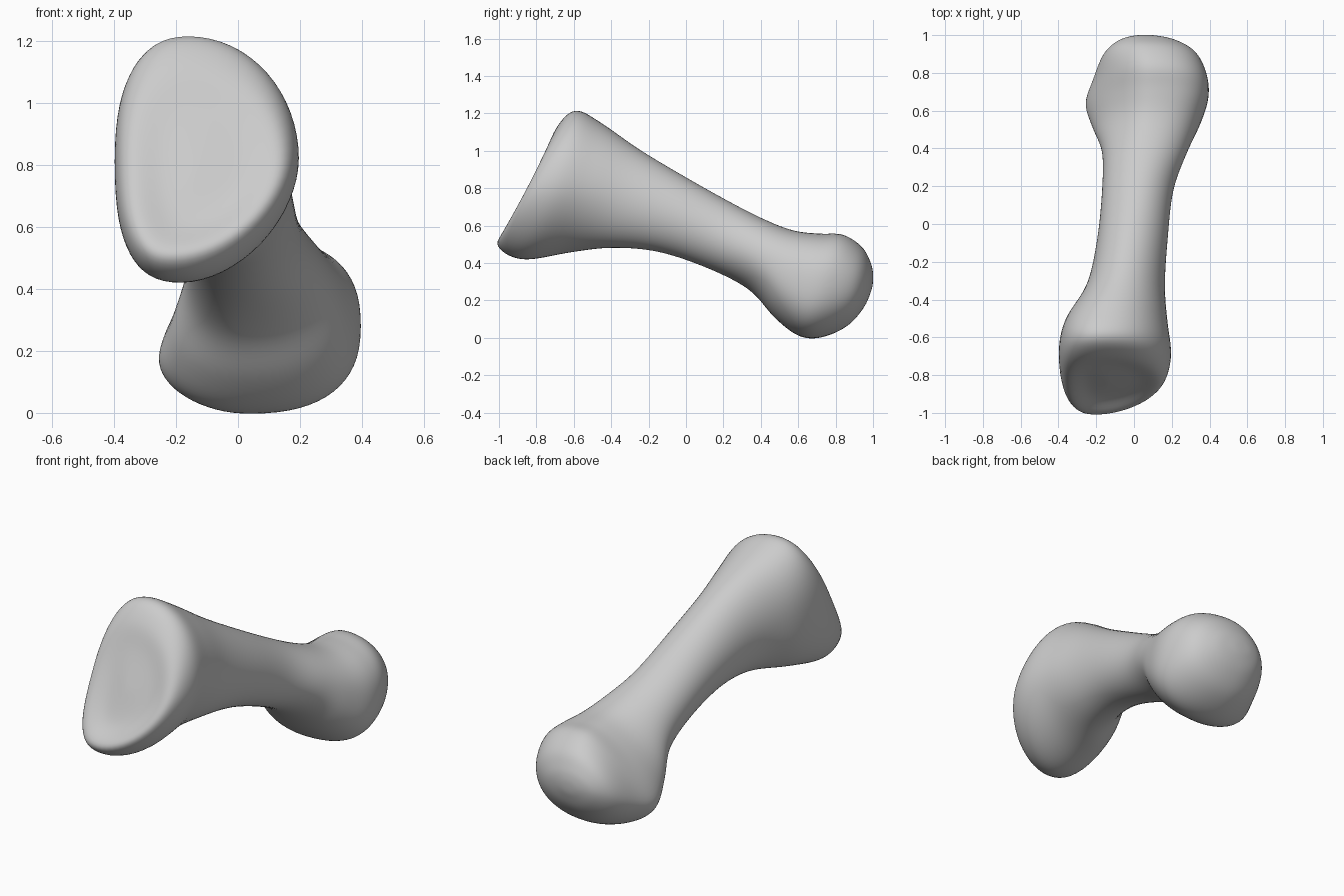
import bpy, bmesh, math

if "Cube" in bpy.data.objects:
    bpy.data.objects.remove(bpy.data.objects["Cube"])

AROUND, STEPS = 64, 8

# Tilted cross-sections from the front joint to the rear head:
# top y, top z, bottom y, bottom z, right x, left x, top x, bottom x,
# height fraction of the right extreme
SECTIONS = [
    (-.84, .8, -.84, .8, -.13, -.13, -.13, -.13, .5),
    (-.755, .98, -.92, .62, -.24, .02, -.14, -.16, .5),
    (-.69, 1.13, -1.015, .5, -.365, .15, -.16, -.2, .5),
    (-.59, 1.22, -.88, .415, -.4, .2, -.16, -.18, .5),
    (-.45, 1.15, -.62, .455, -.36, .18, -.13, -.15, .5),
    (-.25, 1.01, -.4, .48, -.25, .165, -.06, -.06, .5),
    (0, .86, -.15, .46, -.195, .18, -.01, -.01, .5),
    (.25, .72, .12, .37, -.17, .21, .03, .01, .5),
    (.43, .63, .34, .255, -.17, .285, .06, 0, .45),
    (.58, .575, .47, .11, -.22, .35, .08, .02, .34),
    (.72, .56, .6, .01, -.26, .395, .08, .03, .3),
    (.84, .555, .72, 0, -.22, .39, .08, .04, .35),
    (.94, .49, .86, .06, -.165, .335, .07, .06, .45),
    (.985, .41, .95, .16, -.09, .235, .06, .06, .5),
    (1, .35, .99, .25, -.01, .13, .06, .06, .5),
    (1, .3, 1, .3, .06, .06, .06, .06, .5),
]


def spline(a, b, c, d, t):
    """Catmull-Rom blend of four section rows."""
    return [(2 * q + (r - p) * t + (2 * p - 5 * q + 4 * r - s) * t * t
             + (3 * q - p - 3 * r + s) * t ** 3) / 2
            for p, q, r, s in zip(a, b, c, d)]


def smoothstep(t):
    t = max(0, min(1, t))
    return t * t * (3 - 2 * t)


def ring(row):
    """Four quarter superellipses joined at the extremes of a section."""
    yt, zt, yb, zb, xr, xl, xt, xb, hr = row
    front = smoothstep((-.2 - yt) / .35)
    knob = smoothstep(1 - abs(yt - .72) / .38)
    waist = front * ((zt - zb) / .8) ** 3
    points = []
    for i in range(AROUND):
        angle = math.tau * i / AROUND
        s, c = math.sin(angle), math.cos(angle)
        upper = c >= 0
        x_mid = xt if upper else xb
        if s >= 0:
            x_side, h_side, sag = xl, .5, .03 * waist
            power = 1 - .2 * knob + (0 if upper else .12 * front)
        else:
            x_side, h_side, sag = xr, hr, .06 * waist
            power = 1 + (.35 * knob - .15 * front if upper else -.25 * front)
        x = x_mid + (x_side - x_mid) * abs(s) ** power
        h = h_side + math.copysign(abs(c) ** power, c) * (1 - h_side if upper else h_side)
        y = yb + (yt - yb) * h + 4 * sag * h * (1 - h)
        points.append((x, y, zb + (zt - zb) * h))
    return points


def build_bone():
    bm = bmesh.new()
    last = len(SECTIONS) - 1
    rows = []
    for k in range(last):
        four = [SECTIONS[min(max(k + j, 0), last)] for j in (-1, 0, 1, 2)]
        rows += [spline(*four, n / STEPS) for n in range(STEPS)]
    rows.append(SECTIONS[last])
    rings = [[bm.verts.new(p) for p in ring(row)] for row in rows]
    for near, far in zip(rings, rings[1:]):
        for i in range(AROUND):
            j = (i + 1) % AROUND
            bm.faces.new((near[i], near[j], far[j], far[i]))
    bmesh.ops.remove_doubles(bm, verts=bm.verts, dist=.0005)
    bmesh.ops.recalc_face_normals(bm, faces=bm.faces)
    mesh = bpy.data.meshes.new("bone")
    bm.to_mesh(mesh)
    bm.free()
    bone = bpy.data.objects.new("bone", mesh)
    bpy.context.collection.objects.link(bone)
    return bone


# Single smooth bone
bone = build_bone()
for polygon in bone.data.polygons:
    polygon.use_smooth = True
soften = bone.modifiers.new("soften", "SMOOTH")
soften.factor = .5
soften.iterations = 14

# Plain grey material
grey = bpy.data.materials.new("plain grey")
grey.use_nodes = True
colour = (.6, .6, .6, 1)
grey.diffuse_color = colour
grey.node_tree.nodes["Principled BSDF"].inputs["Base Color"].default_value = colour
bone.data.materials.append(grey)
